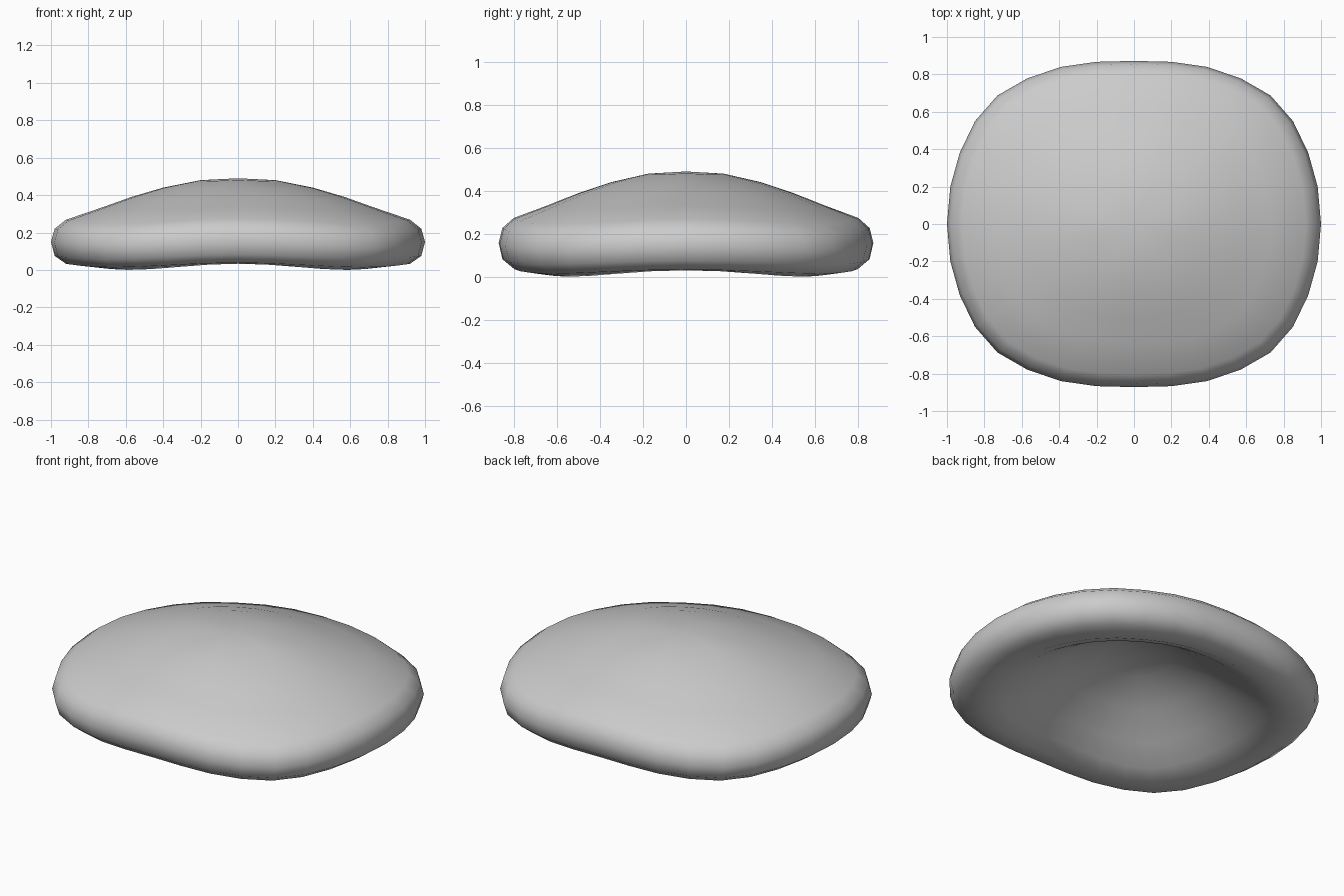
import bpy
import bmesh

if "Cube" in bpy.data.objects:
    bpy.data.objects.remove(bpy.data.objects["Cube"])

# First quadrant of the squarish outline, mirrored into the other three
QUADRANT = [(1, 0), (.982, .2), (.932, .38), (.85, .55), (.73, .687),
            (.57, .779), (.39, .84), (.2, .867), (0, .872)]
# How much each outline point belongs to a corner
CORNER = [0, .15, .5, .85, 1, .85, .5, .15, 0]

# Shell section: (radius factor, height at side middles, height at corners)
SECTION = [
    (0.20, 0.480, 0.475), (0.40, 0.440, 0.432), (0.57, 0.390, 0.378),
    (0.73, 0.333, 0.318), (0.92, 0.268, 0.245), (0.98, 0.220, 0.198),
    (1.00, 0.150, 0.125),
    (0.98, 0.075, 0.056), (0.92, 0.033, 0.014), (0.80, 0.030, 0.000),
    (0.70, 0.072, 0.040), (0.57, 0.145, 0.125), (0.40, 0.245, 0.235),
    (0.20, 0.325, 0.325),
]
TOP_CENTRE, UNDERSIDE_CENTRE = 0.49, 0.35


def full_outline():
    quarter = [(x, y, w) for (x, y), w in zip(QUADRANT, CORNER)]
    half = quarter + [(-x, y, w) for x, y, w in quarter[-2::-1]]
    return half + [(x, -y, w) for x, y, w in half[-2:0:-1]]


def ring(bm, outline, factor, side_z, corner_z):
    verts = []
    for x, y, w in outline:
        lift = 0.01 * y * y * (1 - w) * factor ** 4
        z = side_z * (1 - w) + corner_z * w + lift
        verts.append(bm.verts.new((x * factor, y * factor, z)))
    return verts


# Domed cushion shell with a hollow underside
bm = bmesh.new()
outline = full_outline()
rings = [ring(bm, outline, *row) for row in SECTION]
top = bm.verts.new((0, 0, TOP_CENTRE))
under = bm.verts.new((0, 0, UNDERSIDE_CENTRE))
count = len(outline)
for i in range(count):
    j = (i + 1) % count
    bm.faces.new((top, rings[0][i], rings[0][j]))
    for a, b in zip(rings, rings[1:]):
        bm.faces.new((a[i], b[i], b[j], a[j]))
    bm.faces.new((under, rings[-1][j], rings[-1][i]))
bmesh.ops.recalc_face_normals(bm, faces=bm.faces)
for face in bm.faces:
    face.smooth = True

mesh = bpy.data.meshes.new("cushion")
bm.to_mesh(mesh)
bm.free()
bpy.context.collection.objects.link(bpy.data.objects.new("cushion", mesh))
